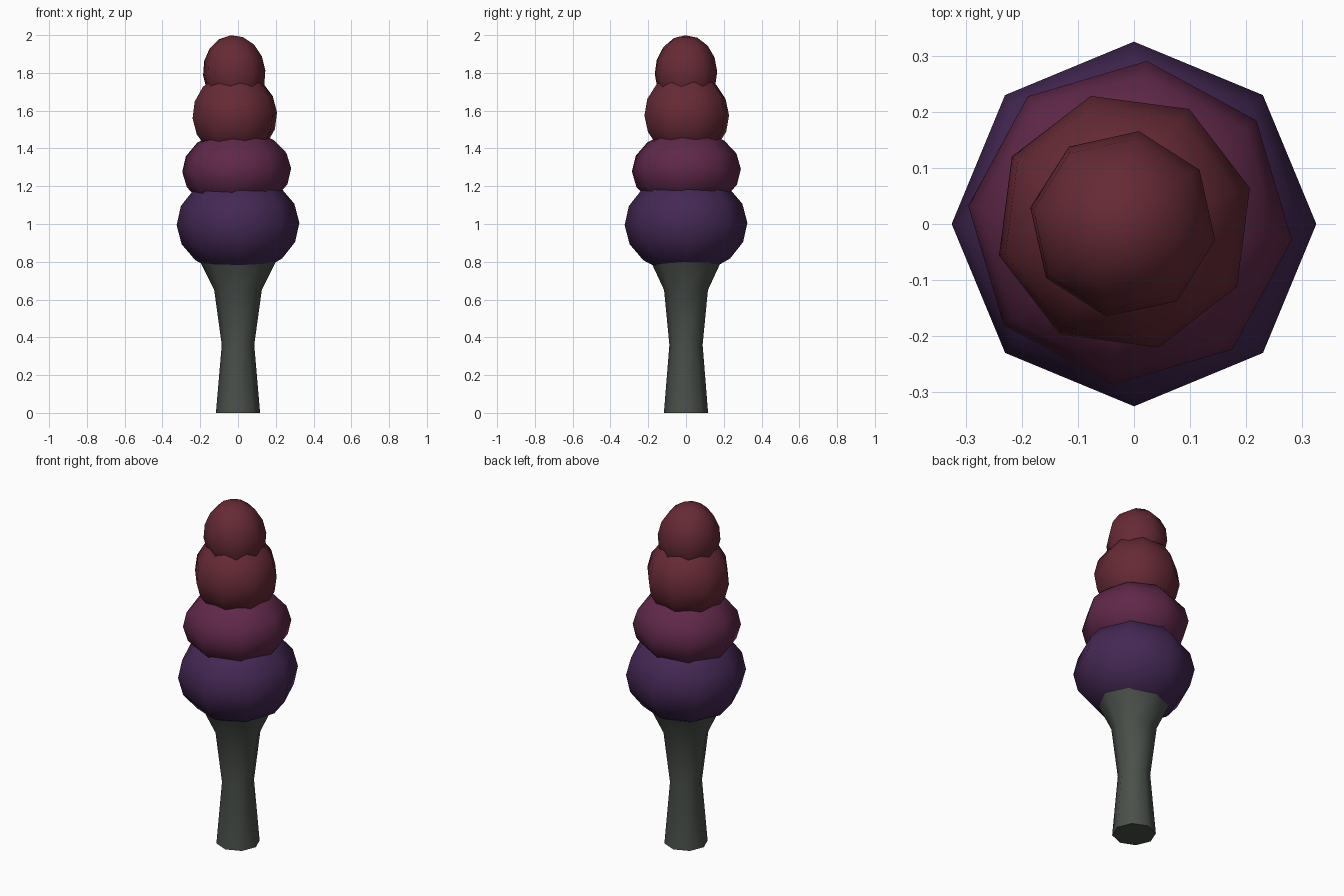
import bpy, bmesh, math
from mathutils import Matrix, Euler

if "Cube" in bpy.data.objects:
    bpy.data.objects.remove(bpy.data.objects["Cube"])


def material(name, rgb):
    m = bpy.data.materials.new(name)
    m.diffuse_color = (*rgb, 1.0)
    m.use_nodes = True
    m.node_tree.nodes["Principled BSDF"].inputs["Base Color"].default_value = m.diffuse_color
    return m


stem_grey = material("stem grey green", (0.069, 0.080, 0.069))
purple = material("deep purple", (0.058, 0.021, 0.089))
magenta = material("dark magenta", (0.117, 0.021, 0.067))
red = material("dark red", (0.133, 0.023, 0.036))


def finish(name, bm, mat, angle):
    bmesh.ops.recalc_face_normals(bm, faces=bm.faces)
    me = bpy.data.meshes.new(name)
    bm.to_mesh(me)
    bm.free()
    me.materials.append(mat)
    ob = bpy.data.objects.new(name, me)
    bpy.context.collection.objects.link(ob)
    bpy.ops.object.select_all(action='DESELECT')
    ob.select_set(True)
    bpy.context.view_layer.objects.active = ob
    bpy.ops.object.shade_smooth_by_angle(angle=math.radians(angle))
    return ob


# Flared eight-sided stem: (z, radius x, radius y)
bm = bmesh.new()
rings = []
for z, rx, ry in [(0, .117, .117), (.36, .086, .088), (.65, .126, .116),
                  (.81, .205, .19), (.86, .23, .215)]:
    rings.append([bm.verts.new((rx * math.cos(i * math.pi / 4),
                                ry * math.sin(i * math.pi / 4), z)) for i in range(8)])
for a, b in zip(rings, rings[1:]):
    for i in range(8):
        j = (i + 1) % 8
        bm.faces.new((a[i], a[j], b[j], b[i]))
bm.faces.new(rings[0])
bm.faces.new(rings[-1])
finish("stem", bm, stem_grey, 50)


# Stacked bulbs: low-poly squashed spheres, each twisted and slightly tilted
def bulb(name, centre, radius, half_height, twist, tilt, mat):
    bm = bmesh.new()
    bmesh.ops.create_uvsphere(bm, u_segments=8, v_segments=8, radius=1)
    m = (Matrix.Translation(centre)
         @ Euler((tilt[0], tilt[1], 0)).to_matrix().to_4x4()
         @ Matrix.Rotation(math.radians(twist), 4, 'Z')
         @ Matrix.Diagonal((radius, radius, half_height, 1)))
    bmesh.ops.transform(bm, matrix=m, verts=bm.verts)
    finish(name, bm, mat, 60)


bulb("lowest_bulb", (0, 0, 1.0), .325, .265, 0, (.02, -.02), purple)
bulb("second_bulb", (-.007, .002, 1.285), .29, .215, -6, (.02, -.035), magenta)
bulb("third_bulb", (-.017, .004, 1.575), .232, .23, 15, (.02, -.065), red)
bulb("top_bulb", (-.02, 0, 1.80), .168, .20, -10, (.02, -.09), red)
